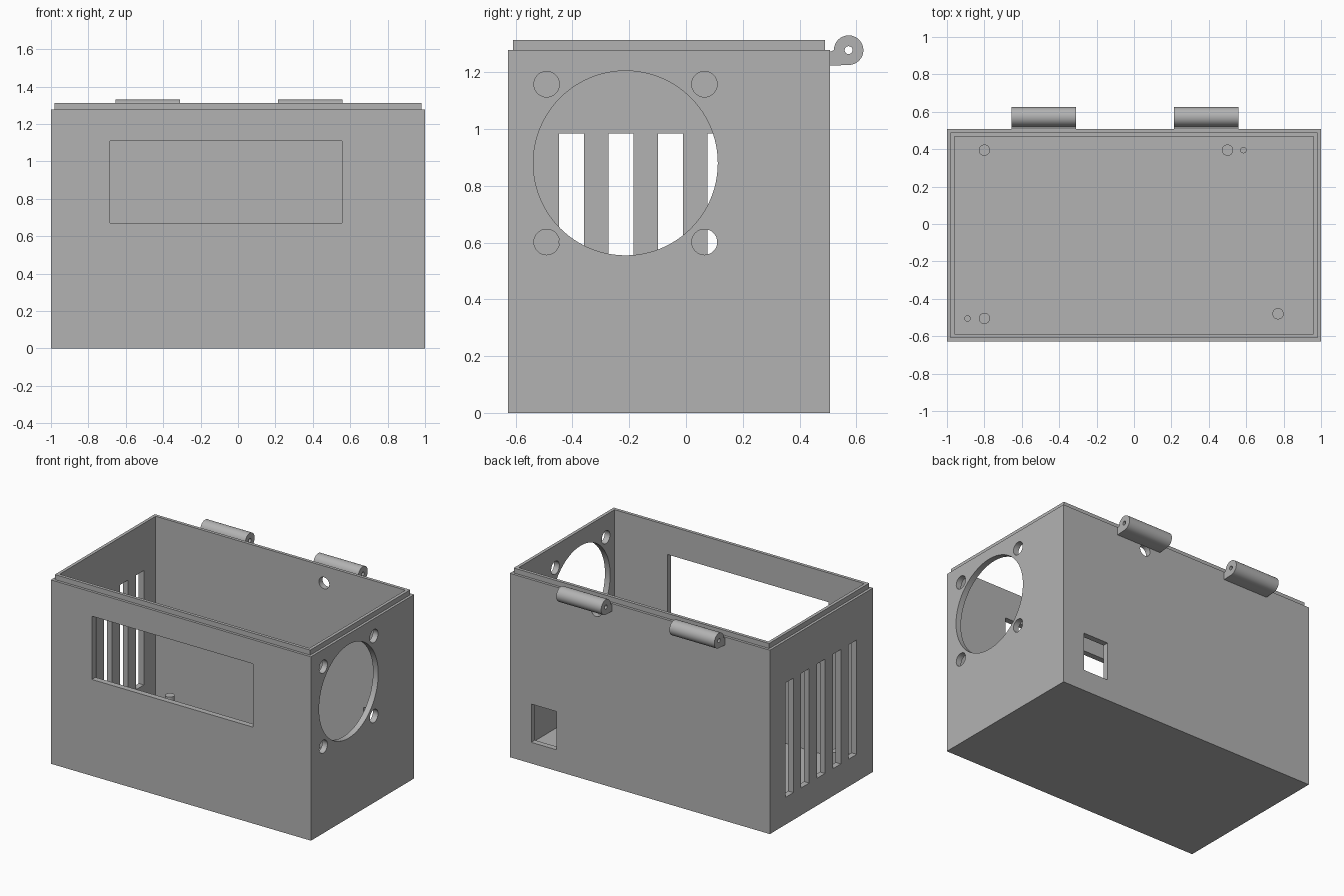
import bpy, bmesh, math
from mathutils import Matrix

cube = bpy.data.objects.get("Cube")
if cube:
    bpy.data.objects.remove(cube, do_unlink=True)

grey = bpy.data.materials.new("plain grey")
grey.use_nodes = True
colour = (0.45, 0.45, 0.45, 1)
grey.diffuse_color = colour
grey.node_tree.nodes["Principled BSDF"].inputs["Base Color"].default_value = colour

FRONT, BACK, FLOOR, RIM = -0.627, 0.507, 0.04, 1.278
WALL = 0.04


def finish(name, bm):
    bmesh.ops.recalc_face_normals(bm, faces=bm.faces)
    mesh = bpy.data.meshes.new(name)
    bm.to_mesh(mesh)
    bm.free()
    mesh.materials.append(grey)
    obj = bpy.data.objects.new(name, mesh)
    bpy.context.collection.objects.link(obj)
    return obj


def add_box(bm, lo, hi):
    size = [b - a for a, b in zip(lo, hi)]
    mid = [(a + b) / 2 for a, b in zip(lo, hi)]
    bmesh.ops.create_cube(bm, size=1, matrix=Matrix.Translation(mid) @ Matrix.Diagonal((*size, 1)))


def add_cylinder(bm, centre, radius, depth, axis="Z", sides=32):
    turn = {"X": Matrix.Rotation(math.pi / 2, 4, "Y"),
            "Y": Matrix.Rotation(math.pi / 2, 4, "X"), "Z": Matrix.Identity(4)}[axis]
    bmesh.ops.create_cone(bm, cap_ends=True, segments=sides, radius1=radius, radius2=radius,
                          depth=depth, matrix=Matrix.Translation(centre) @ turn)


def smooth(obj):
    bpy.ops.object.select_all(action="DESELECT")
    obj.select_set(True)
    bpy.context.view_layer.objects.active = obj
    bpy.ops.object.shade_smooth_by_angle(angle=math.radians(30))


def cut(obj, bm):
    cutter = finish("cutter", bm)
    cutter.hide_render = True
    mod = obj.modifiers.new("openings", "BOOLEAN")
    mod.operation, mod.solver, mod.object = "DIFFERENCE", "EXACT", cutter
    bpy.context.view_layer.objects.active = obj
    bpy.ops.object.modifier_apply(modifier=mod.name)
    bpy.data.objects.remove(cutter, do_unlink=True)


# Open case: stacked rectangles given as (inset, height), with a stepped rim
bm = bmesh.new()
loops = []
for inset, z in [(0, 0), (0, RIM), (0.018, RIM), (0.018, 1.313), (WALL, 1.313), (WALL, FLOOR)]:
    x, y0, y1 = 1 - inset, FRONT + inset, BACK - inset
    loops.append([bm.verts.new((px, py, z)) for px, py in ((-x, y0), (x, y0), (x, y1), (-x, y1))])
for a, b in zip(loops, loops[1:]):
    for i in range(4):
        j = (i + 1) % 4
        bm.faces.new((a[i], a[j], b[j], b[i]))
bm.faces.new(loops[0])
bm.faces.new(loops[-1])
case = finish("case", bm)

# Openings in the walls
bm = bmesh.new()
add_box(bm, (-0.685, FRONT - 0.1, 0.67), (0.555, FRONT + 0.1, 1.11))   # display window
add_box(bm, (0.64, BACK - 0.1, 0.147), (0.835, BACK + 0.1, 0.413))     # socket
add_cylinder(bm, (0.335, BACK, 1.195), 0.04, 0.2, "Y")                 # cable hole
fan_y, fan_z = -0.213, 0.88
add_cylinder(bm, (1, fan_y, fan_z), 0.325, 0.2, "X", 96)
for sy in (-1, 1):
    for sz in (-1, 1):
        add_cylinder(bm, (1, fan_y + sy * 0.278, fan_z + sz * 0.278), 0.045, 0.2, "X")
for i in range(5):                                                     # vent slots
    y = -0.447 + i * 0.174
    add_box(bm, (-1.1, y, 0.19), (-0.9, y + 0.088, 0.985))
cut(case, bm)
smooth(case)

# Standoffs and locating pins on the floor
bm = bmesh.new()
for x, y, r in [(-0.8, 0.395, 0.03), (0.5, 0.395, 0.03), (0.77, -0.48, 0.03),
                (-0.8, -0.505, 0.03), (0.585, 0.395, 0.017), (-0.89, -0.505, 0.017)]:
    add_cylinder(bm, (x, y, 0.085), r, 0.11)
smooth(finish("standoffs", bm))

# Hinge knuckles: round barrel with an arm to the back wall, bored for the pin
HY, HZ, HR = 0.573, RIM, 0.052
for name, x0, x1 in [("right_hinge", -0.655, -0.31), ("left_hinge", 0.215, 0.56)]:
    profile = [(BACK, HZ - 0.055), (HY, HZ - HR)]
    for i in range(1, 33):
        a = math.radians(-90 + i * 270 / 32)
        profile.append((HY + HR * math.cos(a), HZ + HR * math.sin(a)))
    profile.append((BACK, HZ - 0.006))
    bm = bmesh.new()
    face = bm.faces.new([bm.verts.new((x0, y, z)) for y, z in profile])
    out = bmesh.ops.extrude_face_region(bm, geom=[face])
    moved = [v for v in out["geom"] if isinstance(v, bmesh.types.BMVert)]
    bmesh.ops.translate(bm, verts=moved, vec=(x1 - x0, 0, 0))
    hinge = finish(name, bm)
    bm = bmesh.new()
    add_cylinder(bm, ((x0 + x1) / 2, HY, HZ), 0.014, 1, "X", 24)
    cut(hinge, bm)
    smooth(hinge)
